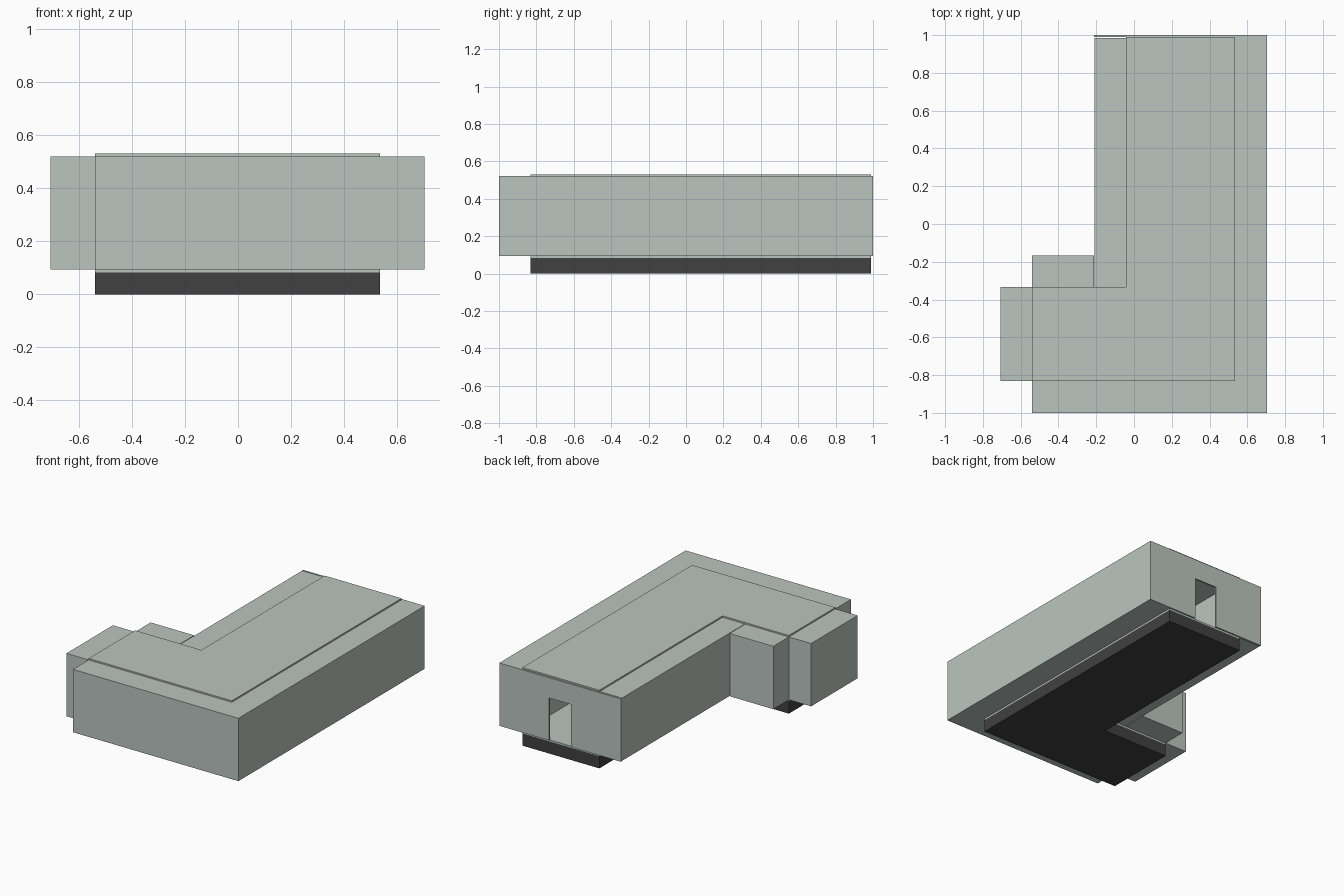
import bpy
import bmesh

if "Cube" in bpy.data.objects:
    bpy.data.objects.remove(bpy.data.objects["Cube"])


def material(name, rgb):
    m = bpy.data.materials.new(name)
    m.diffuse_color = (*rgb, 1.0)
    m.use_nodes = True
    m.node_tree.nodes["Principled BSDF"].inputs["Base Color"].default_value = m.diffuse_color
    return m


PALE = material("pale grey green", (0.50, 0.56, 0.525))
DARK = material("charcoal", (0.052, 0.052, 0.052))


def prism(name, outline, lo, hi, mat, axis="z"):
    """Extrude a flat outline between lo and hi along z (xy outline) or y (xz outline)."""
    place = (lambda a, b, c: (a, b, c)) if axis == "z" else (lambda a, b, c: (a, c, b))
    bm = bmesh.new()
    face = bm.faces.new([bm.verts.new(place(a, b, lo)) for a, b in outline])
    side = bmesh.ops.extrude_face_region(bm, geom=[face])
    for v in side["geom"]:
        if isinstance(v, bmesh.types.BMVert):
            v.co[2 if axis == "z" else 1] = hi
    bmesh.ops.recalc_face_normals(bm, faces=bm.faces[:])
    mesh = bpy.data.meshes.new(name)
    bm.to_mesh(mesh)
    bm.free()
    mesh.materials.append(mat)
    ob = bpy.data.objects.new(name, mesh)
    bpy.context.collection.objects.link(ob)
    return ob


def rect(x0, x1, y0, y1):
    return [(x0, y0), (x1, y0), (x1, y1), (x0, y1)]


# Main levels and the L-shaped room outline
BASE, LOW, HIGH, TOP = 0.083, 0.094, 0.521, 0.531
L, M, R = -0.54, -0.042, 0.536       # room: left end, inner corner, right
S, N, E = -0.832, -0.333, 0.99       # room: front, inner corner, back
OUT = 0.167                          # outer wall thickness
room = [(L, S), (R, S), (R, E), (M, E), (M, N), (L, N)]

# Plinth, floor and roof share the room outline
prism("plinth", room, 0, BASE, DARK)
prism("floor_plate", room, BASE, LOW, PALE)
prism("roof_plate", room, HIGH, TOP, PALE)

# Thick outer walls
corner = [(L, -1), (R + OUT, -1), (R + OUT, E), (R, E), (R, S), (L, S)]
prism("corner_wall", corner, LOW, HIGH, PALE)
prism("left_long_wall", rect(M - OUT, M, N, E - 0.004), LOW, HIGH, PALE)
prism("wing_back_wall", rect(L, M - OUT - 0.004, N, N + OUT), LOW, HIGH, PALE)
prism("wing_end_wall", rect(L - OUT, L, S, N), LOW, HIGH, PALE)

# Thin back wall with a doorway
X0, X1, D0, D1, DH = M - OUT - 0.002, R + OUT, 0.163, 0.33, 0.383
back = [(X0, LOW), (D0, LOW), (D0, DH), (D1, DH), (D1, LOW),
        (X1, LOW), (X1, HIGH), (X0, HIGH)]
prism("back_door_wall", back, E, 1.0, PALE, axis="y")
